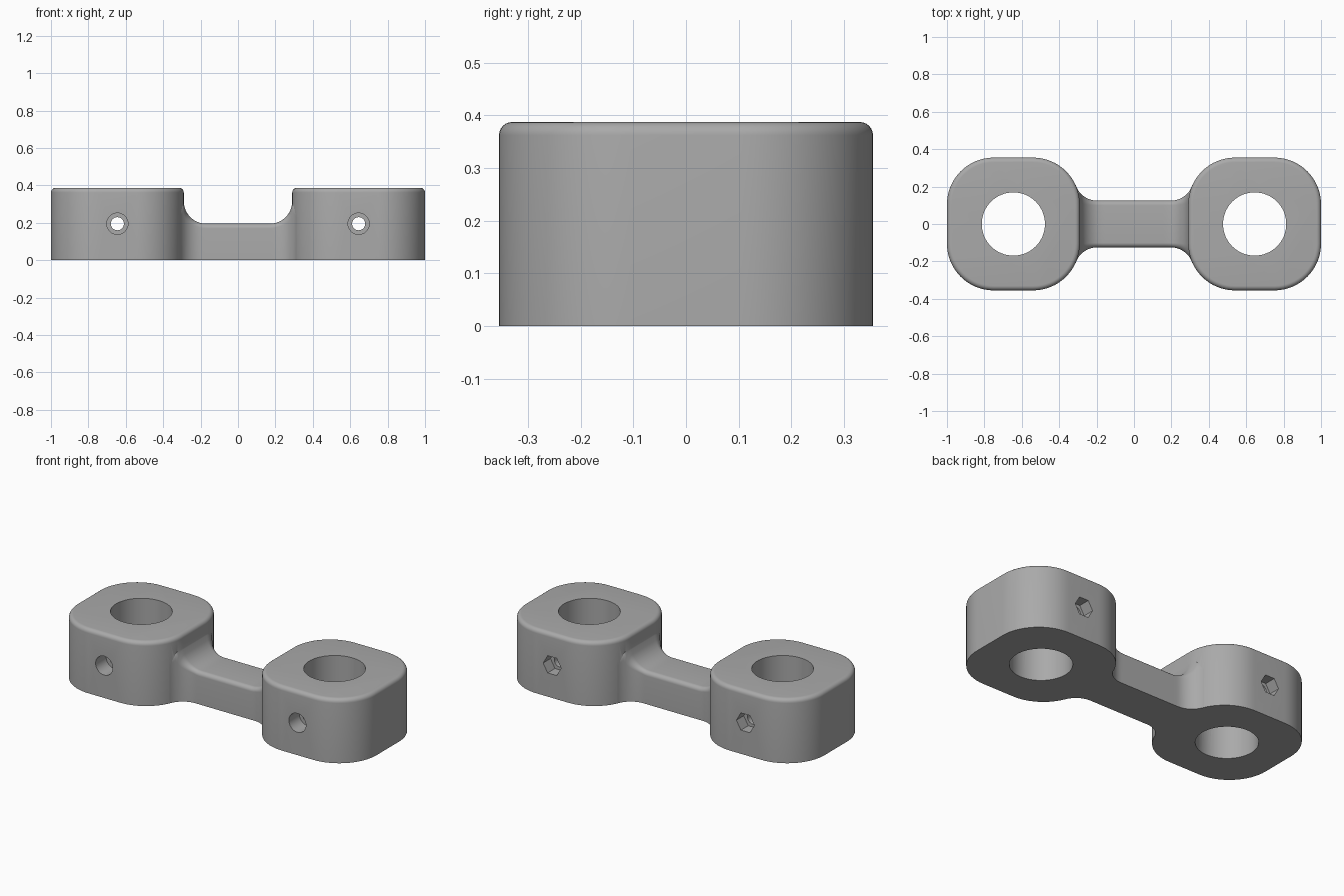
import bpy
import bmesh
from math import sin, cos, pi, sqrt
from mathutils import Matrix

cube = bpy.data.objects.get("Cube")
if cube:
    bpy.data.objects.remove(cube, do_unlink=True)

# Overall sizes
HEIGHT, HALF, CORNER, EDGE = 0.387, 0.355, 0.25, 0.025
CENTRE = 1 - HALF
BORE = 0.169
BAR_HALF, BAR_TOP, FILLET = 0.125, 0.195, 0.12
PIN_Z = 0.195

grey = bpy.data.materials.new("mid grey")
grey.use_nodes = True
colour = (0.4, 0.4, 0.4, 1)
grey.diffuse_color = colour
grey.node_tree.nodes["Principled BSDF"].inputs["Base Color"].default_value = colour


def finish(bm, name):
    bmesh.ops.recalc_face_normals(bm, faces=bm.faces)
    mesh = bpy.data.meshes.new(name)
    bm.to_mesh(mesh)
    bm.free()
    mesh.materials.append(grey)
    obj = bpy.data.objects.new(name, mesh)
    bpy.context.collection.objects.link(obj)
    return obj


def loft(name, rings):
    """Skin equal-length rings and cap both ends."""
    bm = bmesh.new()
    loops = [[bm.verts.new(p) for p in ring] for ring in rings]
    n = len(loops[0])
    for a, b in zip(loops, loops[1:]):
        for i in range(n):
            j = (i + 1) % n
            bm.faces.new((a[i], a[j], b[j], b[i]))
    bm.faces.new(loops[0])
    bm.faces.new(loops[-1])
    return finish(bm, name)


def cylinder(name, radius, depth, centre, axis="Z", sides=48, turn=0):
    bm = bmesh.new()
    tilt = Matrix.Rotation(pi / 2, 4, "X") if axis == "Y" else Matrix()
    place = Matrix.Translation(centre) @ tilt @ Matrix.Rotation(turn, 4, "Z")
    bmesh.ops.create_cone(bm, cap_ends=True, segments=sides, radius1=radius,
                          radius2=radius, depth=depth, matrix=place)
    return finish(bm, name)


def combine(target, other, operation):
    mod = target.modifiers.new(operation.lower(), "BOOLEAN")
    mod.operation, mod.object, mod.solver = operation, other, "EXACT"
    bpy.context.view_layer.objects.active = target
    bpy.ops.object.modifier_apply(modifier=mod.name)
    bpy.data.objects.remove(other, do_unlink=True)


def block_ring(cx, z, inset):
    """Rounded square outline; insetting shrinks only the corner radius."""
    flat, r = HALF - CORNER, CORNER - inset
    points = []
    for q, (sx, sy) in enumerate(((1, 1), (-1, 1), (-1, -1), (1, -1))):
        for i in range(17):
            a = (q + i / 16) * pi / 2
            points.append((cx + sx * flat + r * cos(a), sy * flat + r * sin(a), z))
    return points


def bar_section(x):
    """Cross-section of the bar, flaring up and out into the blocks."""
    d = abs(x)
    reach = CORNER + FILLET
    rise = BAR_HALF + FILLET - (HALF - CORNER)
    start_side = CENTRE - (HALF - CORNER) - sqrt(reach ** 2 - rise ** 2)
    start_top = CENTRE - HALF - FILLET

    def flare(start):
        t = min(max(d - start, 0), FILLET)
        return FILLET - sqrt(FILLET ** 2 - t ** 2)

    width = BAR_HALF + flare(start_side)
    top = BAR_TOP + flare(start_top)
    r = EDGE + 0.75 * flare(start_side)
    half = [(width - r + r * cos(i * pi / 16), top - r + r * sin(i * pi / 16))
            for i in range(9)]
    outline = [(width, 0)] + half + [(-y, z) for y, z in reversed(half)] + [(-width, 0)]
    return [(x, y, z) for y, z in outline]


# Two rounded blocks with a softened top edge
body = None
for side in (1, -1):
    cx = side * CENTRE
    rings = [block_ring(cx, 0, 0)]
    for i in range(7):
        a = i / 6 * pi / 2
        rings.append(block_ring(cx, HEIGHT - EDGE + EDGE * sin(a), EDGE * (1 - cos(a))))
    block = loft("block", rings)
    if body:
        combine(body, block, "UNION")
    else:
        body = block

# Connecting bar
stations = [0.312 * sin(i / 24 * pi / 2) for i in range(25)]
stations = [-x for x in reversed(stations[1:])] + stations
combine(body, loft("connecting_bar", [bar_section(x) for x in stations]), "UNION")

# Bores, cross pin holes, front counterbores and rear hexagonal nut pockets
for side in (1, -1):
    cx = side * CENTRE
    for cutter in (
        cylinder("bore", BORE, 1, (cx, 0, 0.2), sides=64),
        cylinder("pin_hole", 0.035, 1, (cx, 0, PIN_Z), "Y", 32),
        cylinder("counterbore", 0.057, 0.2, (cx, -HALF, PIN_Z), "Y", 32),
        cylinder("nut_pocket", 0.06, 0.14, (cx, HALF, PIN_Z), "Y", 6, pi / 6),
    ):
        combine(body, cutter, "DIFFERENCE")

body.name = body.data.name = "double_clamp_link"
bpy.ops.object.select_all(action="DESELECT")
body.select_set(True)
bpy.context.view_layer.objects.active = body
bpy.ops.object.shade_smooth_by_angle(angle=pi / 6)
